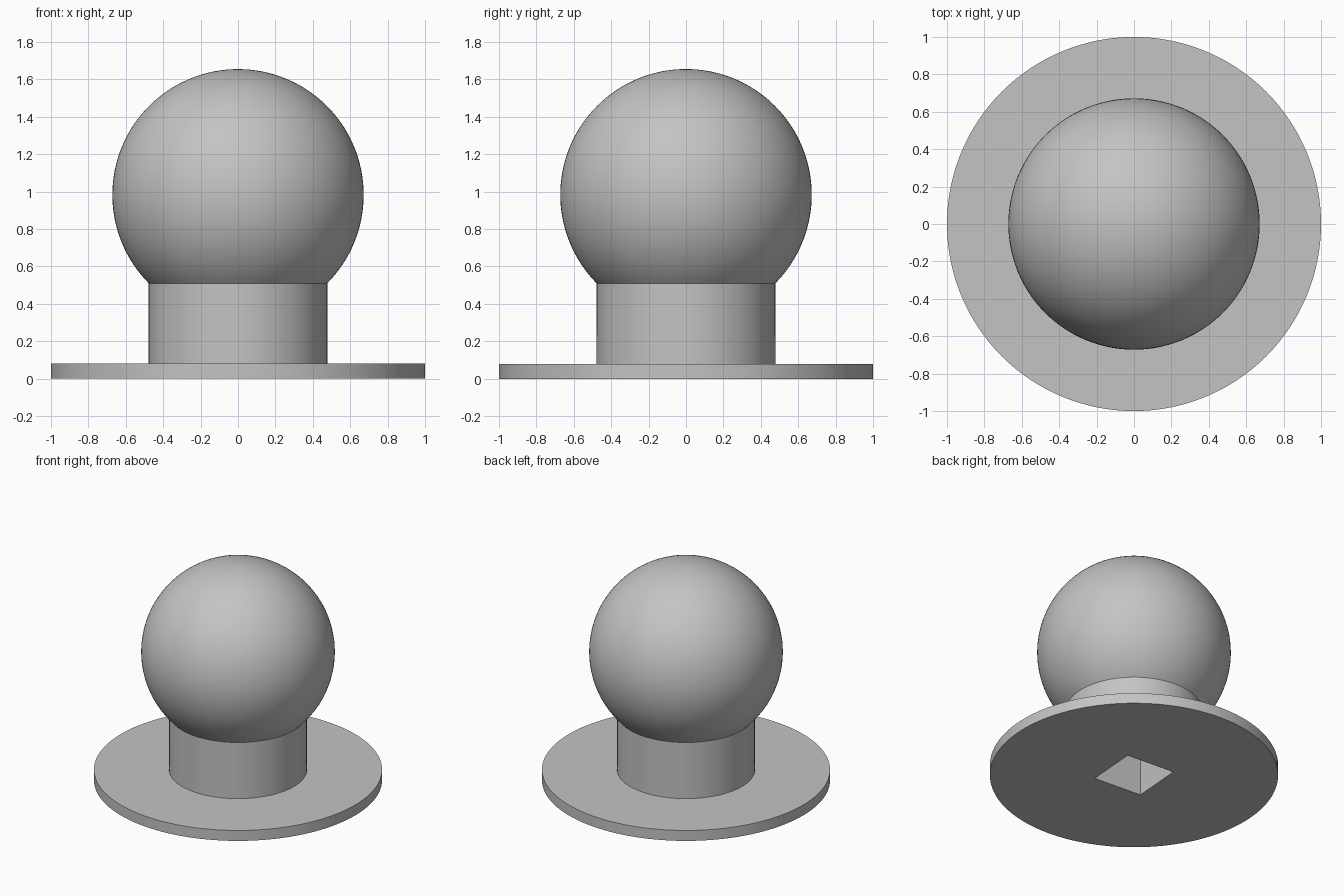
import bpy
import bmesh
import math
from mathutils import Matrix

old = bpy.data.objects.get("Cube")
if old:
    bpy.data.objects.remove(old, do_unlink=True)

SEGMENTS = 128
BALL_RADIUS, BALL_Z = 0.672, 0.983
NECK_RADIUS, NECK_TOP = 0.478, 0.51
BASE_RADIUS, BASE_TOP = 1.0, 0.08
SOCKET_SIDE, SOCKET_DEPTH = 0.39, 0.5

# Single plain grey
grey = bpy.data.materials.new("plain_grey")
grey.use_nodes = True
grey.diffuse_color = (0.55, 0.55, 0.55, 1)
grey.node_tree.nodes["Principled BSDF"].inputs["Base Color"].default_value = grey.diffuse_color


def make_object(name, bm):
    mesh = bpy.data.meshes.new(name)
    bm.to_mesh(mesh)
    bm.free()
    mesh.materials.append(grey)
    obj = bpy.data.objects.new(name, mesh)
    bpy.context.collection.objects.link(obj)
    return obj


# Profile of the knob: flange, neck, then the ball's arc up to the pole
profile = [(0, 0), (BASE_RADIUS, 0), (BASE_RADIUS, BASE_TOP), (NECK_RADIUS, BASE_TOP)]
start = math.asin((NECK_TOP - BALL_Z) / BALL_RADIUS)
steps = 48
for i in range(steps + 1):
    a = start + (math.pi / 2 - start) * i / steps
    profile.append((BALL_RADIUS * math.cos(a), BALL_Z + BALL_RADIUS * math.sin(a)))

# Knob turned around the vertical axis
bm = bmesh.new()
verts = [bm.verts.new((r, 0, z)) for r, z in profile]
edges = [bm.edges.new(pair) for pair in zip(verts, verts[1:])]
bmesh.ops.spin(bm, geom=verts + edges, cent=(0, 0, 0), axis=(0, 0, 1),
               angle=math.tau, steps=SEGMENTS, use_merge=True)
bmesh.ops.remove_doubles(bm, verts=bm.verts, dist=0.0001)
bmesh.ops.recalc_face_normals(bm, faces=bm.faces)
knob = make_object("knob", bm)

# Square socket, turned slightly, cut up from the underside
bm = bmesh.new()
bmesh.ops.create_cube(bm, size=1, matrix=(
    Matrix.Rotation(math.radians(-4.2), 4, "Z")
    @ Matrix.Diagonal((SOCKET_SIDE, SOCKET_SIDE, 2 * SOCKET_DEPTH, 1))))
cutter = make_object("socket_cutter", bm)
cutter.hide_render = True
cutter.hide_viewport = True

bpy.context.view_layer.objects.active = knob
knob.select_set(True)
cut = knob.modifiers.new("socket", "BOOLEAN")
cut.operation = "DIFFERENCE"
cut.solver = "EXACT"
cut.object = cutter
bpy.ops.object.modifier_apply(modifier=cut.name)
bpy.data.objects.remove(cutter, do_unlink=True)

# Smooth ball and sides, crisp rims
bpy.ops.object.shade_smooth_by_angle(angle=math.radians(30))
